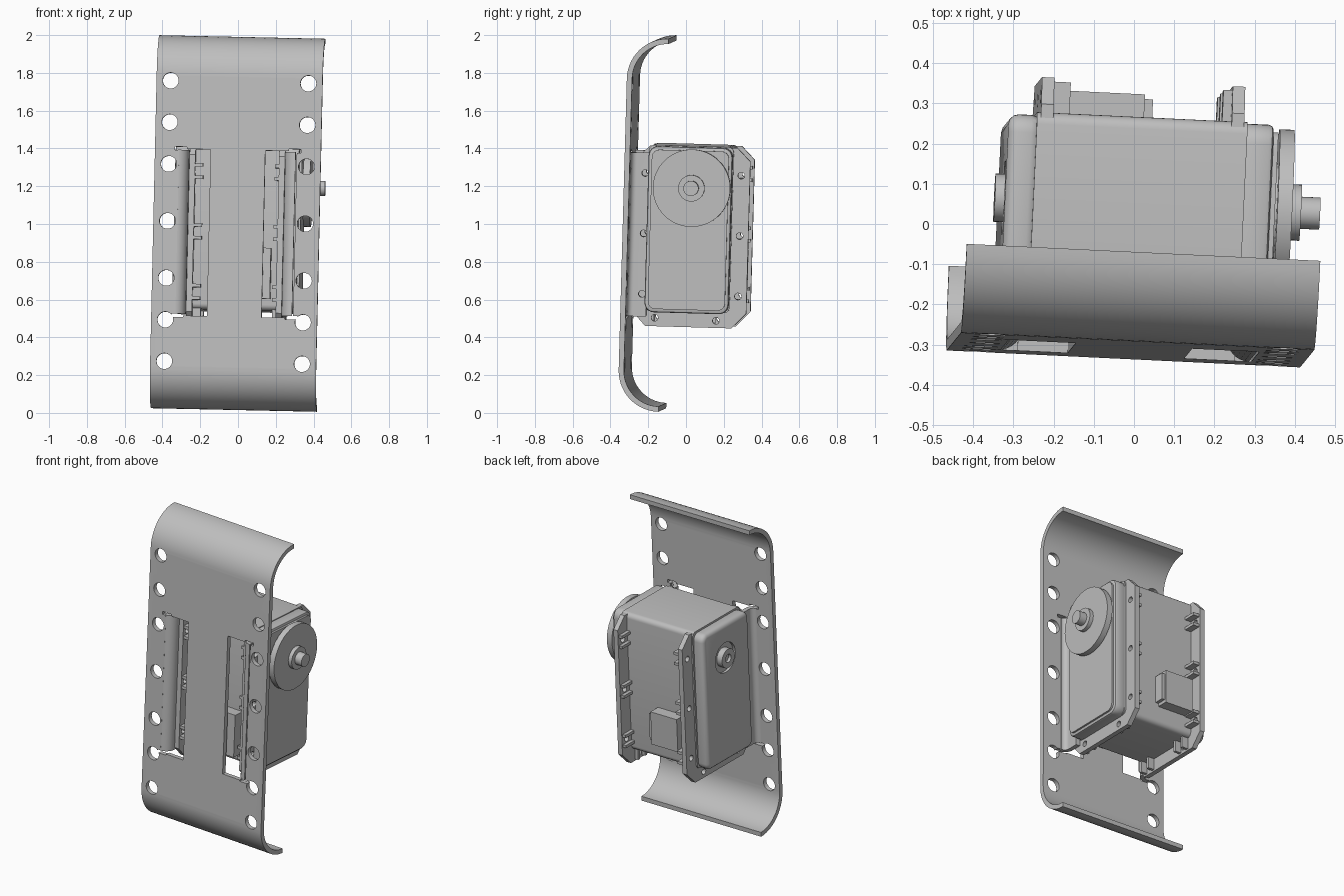
import bpy, bmesh
from math import sin, cos, radians
from mathutils import Matrix, Vector

cube = bpy.data.objects.get("Cube")
if cube:
    bpy.data.objects.remove(cube)

# The whole assembly leans slightly
ez = Vector((0.0228, 0.028, 1)).normalized()
ey = ez.cross(Vector((1, -0.048, -0.0228))).normalized()
ex = ey.cross(ez)
LEAN = Matrix((ex, ey, ez)).transposed().to_4x4()
LEAN.translation = (0, 0, 1)

grey = bpy.data.materials.new("plain grey")
grey.use_nodes = True
colour = (0.52, 0.52, 0.52, 1)
grey.diffuse_color = colour
grey.node_tree.nodes["Principled BSDF"].inputs["Base Color"].default_value = colour


def arc(cx, cy, r, start, end, n=8):
    steps = [radians(start + (end - start) * i / n) for i in range(n + 1)]
    return [(cx + r * cos(a), cy + r * sin(a)) for a in steps]


def rounded(a0, a1, b0, b1, r, n=6):
    return (arc(a1 - r, b1 - r, r, 0, 90, n) + arc(a0 + r, b1 - r, r, 90, 180, n)
            + arc(a0 + r, b0 + r, r, 180, 270, n) + arc(a1 - r, b0 + r, r, 270, 360, n))


def prism(name, outline, lo, hi, axis="x"):
    """Extrude an outline: (y, z) along x, (x, z) along y or (x, y) along z."""
    place = {"x": lambda p, h: (h, p[0], p[1]),
             "y": lambda p, h: (p[0], h, p[1]),
             "z": lambda p, h: (p[0], p[1], h)}[axis]
    bm = bmesh.new()
    face = bm.faces.new([bm.verts.new(place(p, lo)) for p in outline])
    top = bmesh.ops.extrude_face_region(bm, geom=[face])["geom"]
    shift = Vector(place((0, 0), hi - lo))
    bmesh.ops.translate(bm, verts=[v for v in top if isinstance(v, bmesh.types.BMVert)], vec=shift)
    bmesh.ops.recalc_face_normals(bm, faces=bm.faces)
    mesh = bpy.data.meshes.new(name)
    bm.to_mesh(mesh)
    bm.free()
    mesh.materials.append(grey)
    obj = bpy.data.objects.new(name, mesh)
    bpy.context.collection.objects.link(obj)
    obj.matrix_world = LEAN
    return obj


def box(name, x0, x1, y0, y1, z0, z1):
    return prism(name, [(y0, z0), (y1, z0), (y1, z1), (y0, z1)], x0, x1)


def disc(name, y, z, r, lo, hi, axis="x", n=32):
    return prism(name, arc(y, z, r, 0, 360, n)[:-1], lo, hi, axis)


def activate(obj):
    bpy.ops.object.select_all(action="DESELECT")
    obj.select_set(True)
    bpy.context.view_layer.objects.active = obj


def cut(obj, cutters):
    bpy.context.view_layer.update()
    activate(obj)
    for c in cutters:
        c.hide_render = True
        mod = obj.modifiers.new("cut", "BOOLEAN")
        mod.operation = "DIFFERENCE"
        mod.solver = "EXACT"
        mod.object = c
        bpy.ops.object.modifier_apply(modifier=mod.name)
    for c in cutters:
        bpy.data.objects.remove(c)


def bevel(obj, width, segments=2):
    activate(obj)
    mod = obj.modifiers.new("bevel", "BEVEL")
    mod.width = width
    mod.segments = segments
    mod.angle_limit = radians(40)
    bpy.ops.object.modifier_apply(modifier=mod.name)


# Mounting plate with curled ends
MID, FRONT, T = 0.006, -0.314, 0.028
CY, CZ, R = -0.098, 0.772, 0.216
profile = (arc(CY, -CZ, R, 270, 180, 14) + arc(CY, CZ, R, 180, 90, 14)
           + arc(CY, CZ, R - T, 90, 180, 14) + arc(CY, -CZ, R - T, 180, 270, 14))
plate = prism("mounting_plate", profile, MID - 0.44, MID + 0.44)

# Plate holes, slots and bend reliefs
SLOT_LOW, SLOT_HIGH = -0.5, 0.383
cutters = []
for s in (-1, 1):
    for z in (-0.743, -0.523, -0.302, 0, 0.302, 0.523, 0.743):
        cutters.append(disc("hole_cutter", MID + s * 0.365, z, 0.042, -0.4, -0.25, "y"))
    xs = sorted((MID + s * 0.145, MID + s * 0.312))
    cutters.append(box("slot_cutter", *xs, -0.4, -0.25, SLOT_LOW, SLOT_HIGH))
    xs = sorted((MID + s * 0.27, MID + s * 0.335))
    for z in (SLOT_LOW, SLOT_HIGH):
        cutters.append(box("relief_cutter", *xs, -0.4, -0.25, z - 0.008, z + 0.011))
cut(plate, cutters)

# Servo screw positions (y, z)
SCREW_Z = (0.27, -0.05, -0.37)
FRONT_SCREWS = [(-0.21, z) for z in SCREW_Z]
BACK_SCREWS = [(0.298, z) for z in SCREW_Z]
LOW_SCREWS = [(-0.14, -0.495), (0.185, -0.502)]


def screw_cutters(screws, lo, hi):
    return [disc("screw_cutter", y, z, 0.018, lo, hi, n=16) for y, z in screws]


EAR = [(-0.19, 0.415), (0.275, 0.415), (0.344, 0.345), (0.344, -0.46),
       (0.268, -0.54), (-0.19, -0.54), (-0.25, -0.475), (-0.25, 0.355)]

for s, side in ((-1, "right"), (1, "left")):
    # Folded plate flange
    inner = arc(0.312, -0.256, 0.058, 270, 180)
    outer = arc(0.312, -0.256, 0.03, 180, 270)
    shape = inner + [(0.254, -0.185), (0.282, -0.185)] + outer
    flange = prism(side + "_plate_flange", [(s * x, y) for x, y in shape],
                   SLOT_LOW + 0.01, SLOT_HIGH - 0.005, "z")
    cut(flange, screw_cutters(FRONT_SCREWS, *sorted((s * 0.2, s * 0.3))))

    # Screw ear around the servo
    ear_in, ear_out = (0.222, 0.253)
    ear = prism(side + "_servo_ear", EAR, *sorted((s * ear_in, s * ear_out)))
    cut(ear, screw_cutters(FRONT_SCREWS + BACK_SCREWS + LOW_SCREWS,
                           *sorted((s * 0.15, s * 0.3))))

    # Nut pockets: pairs of ribs inside the ear
    reach = 0.18 if s < 0 else 0.2
    xs = sorted((s * reach, s * (ear_in + 0.01)))
    for y, z in FRONT_SCREWS + BACK_SCREWS:
        y0, y1 = (0.25, 0.335) if y > 0 else (-0.245, -0.19)
        for d in (-0.033, 0.033):
            box(side + "_pocket_rib", *xs, y0, y1, z + d - 0.009, z + d + 0.009)
    for y, z in LOW_SCREWS:
        for d in (-0.033, 0.033):
            box(side + "_pocket_rib", *xs, y + d - 0.009, y + d + 0.009, -0.53, -0.455)

# Servo case
prism("servo_case", rounded(-0.195, 0.255, -0.46, 0.42, 0.03), -0.262, 0.262)

# Output end cap with raised face
cap = prism("output_cap", rounded(-0.193, 0.252, -0.465, 0.415, 0.05), 0.25, 0.328)
bevel(cap, 0.012)
prism("output_cap_face", rounded(-0.175, 0.234, -0.447, 0.397, 0.04), 0.32, 0.34)

# Output horn and shaft
horn = disc("output_horn", 0.042, 0.199, 0.205, 0.346, 0.383, n=64)
disc("horn_spacer", 0.042, 0.199, 0.12, 0.33, 0.35)
disc("horn_hub", 0.042, 0.199, 0.07, 0.38, 0.408)
disc("output_shaft", 0.042, 0.199, 0.04, 0.4, 0.456)

# Idler end cap with recessed hub
idler = prism("idler_cap", rounded(-0.19, 0.248, -0.46, 0.412, 0.045), -0.332, -0.25)
bevel(idler, 0.025, 3)
cut(idler, [disc("recess_cutter", 0.043, 0.199, 0.095, -0.4, -0.315)])
hub = disc("idler_hub", 0.043, 0.199, 0.06, -0.354, -0.3)
cut(hub, [disc("hub_cutter", 0.043, 0.199, 0.026, -0.4, -0.335)])

# Cable sockets on the back and front
box("back_socket", -0.178, 0.015, 0.24, 0.327, -0.34, -0.13)
box("back_socket_step", 0.01, 0.036, 0.24, 0.316, -0.32, -0.15)
box("front_socket", 0.02, 0.19, -0.265, -0.18, -0.4, -0.13)

# Smooth shading that keeps edges sharp
for obj in list(bpy.context.collection.objects):
    if obj.type == "MESH" and grey.name in obj.data.materials:
        activate(obj)
        bpy.ops.object.shade_smooth_by_angle(angle=radians(30))
